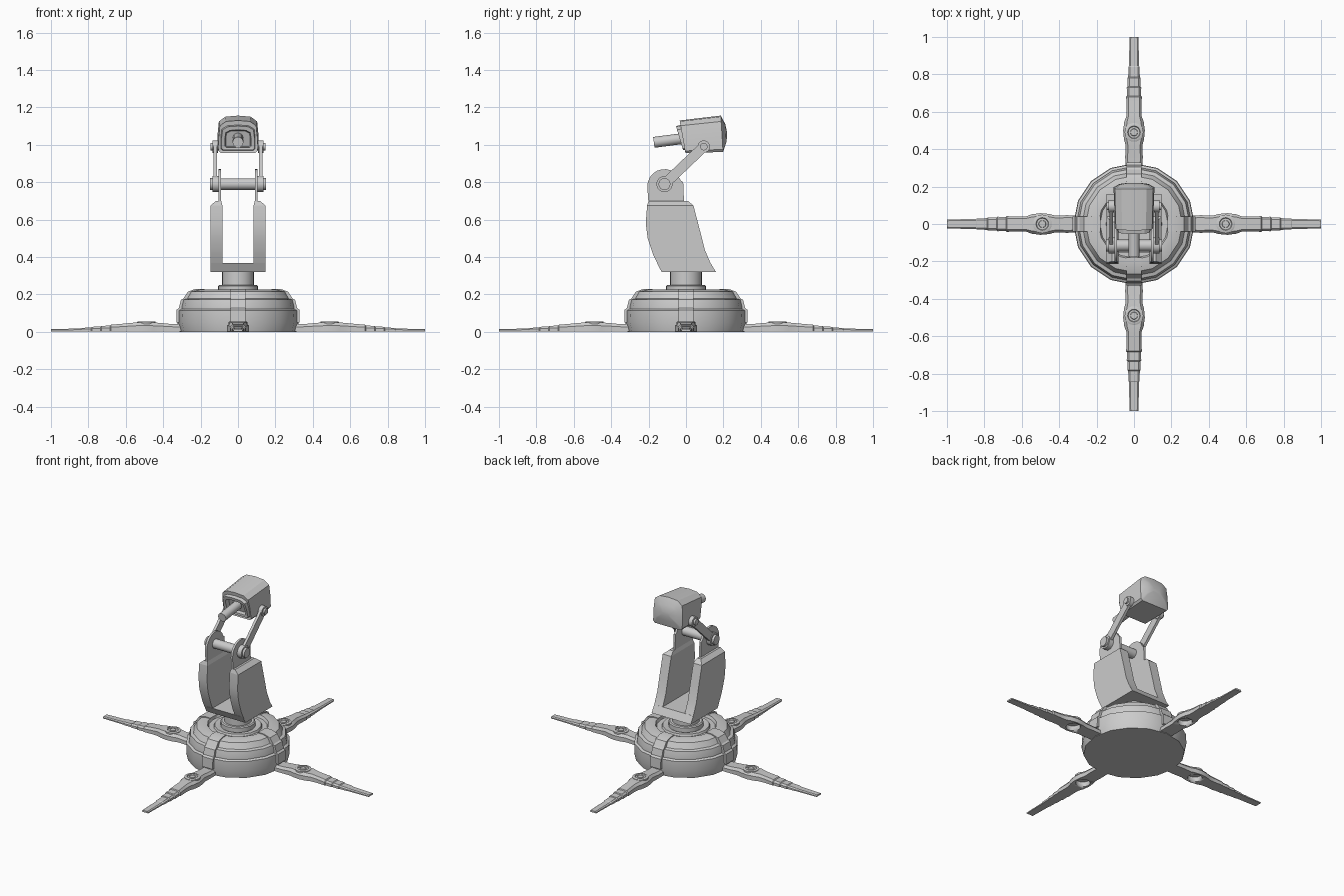
import bpy, bmesh, math
from mathutils import Matrix, Vector

if "Cube" in bpy.data.objects:
    bpy.data.objects.remove(bpy.data.objects["Cube"])


def finish(name, bm, angle=30):
    bmesh.ops.recalc_face_normals(bm, faces=bm.faces)
    me = bpy.data.meshes.new(name)
    bm.to_mesh(me)
    bm.free()
    ob = bpy.data.objects.new(name, me)
    bpy.context.collection.objects.link(ob)
    if angle:
        bpy.ops.object.select_all(action='DESELECT')
        ob.select_set(True)
        bpy.context.view_layer.objects.active = ob
        bpy.ops.object.shade_smooth_by_angle(angle=math.radians(angle))
    return ob


def loft(name, rings, angle=30):
    """Skin a list of closed rings and cap both ends."""
    bm = bmesh.new()
    vs = [[bm.verts.new(p) for p in r] for r in rings]
    n = len(vs[0])
    for a, b in zip(vs, vs[1:]):
        for i in range(n):
            j = (i + 1) % n
            bm.faces.new((a[i], a[j], b[j], b[i]))
    bm.faces.new(vs[0])
    bm.faces.new(vs[-1])
    return finish(name, bm, angle)


def lathe(name, profile, n, angle=30):
    return loft(name, [[(r * math.cos(2 * math.pi * i / n), r * math.sin(2 * math.pi * i / n), z)
                        for i in range(n)] for r, z in profile], angle)


def prism_x(name, yz, x0, x1):
    return loft(name, [[(x, y, z) for y, z in yz] for x in (x0, x1)], 25)


def rod(name, p, q, r, n=16):
    p, q = Vector(p), Vector(q)
    bm = bmesh.new()
    m = Matrix.Translation((p + q) / 2) @ (q - p).to_track_quat('Z', 'Y').to_matrix().to_4x4()
    bmesh.ops.create_cone(bm, cap_ends=True, segments=n, radius1=r, radius2=r,
                          depth=(q - p).length, matrix=m)
    return finish(name, bm)


def four(ob):
    """Repeat an object every quarter turn about the vertical axis."""
    for k in range(1, 4):
        c = ob.copy()
        c.rotation_euler.z = k * math.pi / 2
        bpy.context.collection.objects.link(c)


# Faceted base with stepped top recess
lathe("base", [(.312, 0), (.324, .05), (.322, .115), (.308, .123), (.308, .132), (.298, .172),
               (.278, .178), (.258, .215), (.22, .225), (.19, .225), (.182, .207), (.15, .207),
               (.145, .22), (.12, .22), (.1, .212)], 16)

# Ribs wrapping over the base at the four axes
rib = [(.18, .18), (.18, .23), (.225, .23), (.268, .215), (.292, .178), (.305, .172),
       (.316, .128), (.328, .118), (.33, .05), (.3, .05)]
four(loft("base_rib", [[(r, y, z) for r, z in rib] for y in (-.04, .04)], 25))

# Turntable and neck
lathe("turntable", [(.107, .2), (.107, .244), (.1, .25), (.085, .25), (.085, .325)], 24)

# Legs: tapered, with stepped ridges towards the tip: (x, half width, height)
leg_stations = [(.27, .045, .04), (.36, .047, .042), (.42, .045, .048), (.455, .054, .05),
                (.5, .058, .05), (.545, .052, .05), (.58, .04, .047), (.62, .039, .043),
                (.68, .042, .038), (.685, .037, .033), (.73, .039, .032), (.735, .034, .028),
                (.78, .035, .027), (.785, .031, .023), (.84, .03, .021), (.845, .027, .018),
                (1, .024, .014)]
leg = loft("leg", [[(x, -w, .003), (x, w, .003), (x, w, h * .65), (x, w * .72, h),
                    (x, -w * .72, h), (x, -w, h * .65)] for x, w, h in leg_stations], 20)
cutter = rod("bore_cutter", (.49, 0, -.02), (.49, 0, .036), .045, 20)
cutter.hide_render = True
mod = leg.modifiers.new("bore", 'BOOLEAN')
mod.operation, mod.object = 'DIFFERENCE', cutter
bpy.context.view_layer.objects.active = leg
bpy.ops.object.modifier_apply(modifier=mod.name)
bpy.data.objects.remove(cutter)
four(leg)

# Recessed cap on each leg
cap = lathe("leg_cap", [(.05, .042), (.05, .053), (.044, .056), (.034, .056), (.031, .05),
                        (.02, .05), (.018, .055), (.008, .055)], 20)
cap.data.transform(Matrix.Translation((.49, 0, 0)))
four(cap)

# Yoke floor
prism_x("yoke_floor", [(-.13, .32), (.16, .32), (.132, .367), (-.155, .367)], -.145, .145)

# Yoke sides, shoulders, lugs and links, both sides
side = [(-.13, .32), (.16, .32), (.132, .365), (.1, .44), (.075, .54), (.04, .675),
        (-.208, .675), (-.215, .58), (-.205, .5), (-.175, .41)]
py, pz = -.115, .79
lug = [(-.2, .68), (-.01, .68), (-.015, .8)]
lug += [(py + .092 * math.cos(math.radians(a)), pz - .012 + .092 * math.sin(math.radians(a)))
        for a in range(20, 181, 16)]
hy, hz = .095, .99
d = Vector((hy - py, hz - pz)).normalized()
nrm = Vector((-d.y, d.x)) * .027
link = [(py + nrm.x, pz + nrm.y), (py - nrm.x, pz - nrm.y),
        (hy - nrm.x, hz - nrm.y), (hy + nrm.x, hz + nrm.y)]
for s, tag in ((-1, "left"), (1, "right")):
    prism_x(tag + "_yoke_side", side, s * .083, s * .147)
    loft(tag + "_yoke_shoulder", [
        [(s * .083, -.208, .675), (s * .147, -.208, .675), (s * .147, .04, .675), (s * .083, .04, .675)],
        [(s * .09, -.2, .7), (s * .118, -.2, .7), (s * .118, .01, .7), (s * .09, .01, .7)]], 20)
    prism_x(tag + "_lug", lug, s * .09, s * .104)
    prism_x(tag + "_link", link, s * .112, s * .13)
    rod(tag + "_link_lower_eye", (s * .104, py, pz), (s * .135, py, pz), .043, 20)
    rod(tag + "_lower_bolt", (s * .135, py, pz), (s * .15, py, pz), .032, 16)
    rod(tag + "_link_upper_eye", (s * .108, hy, hz), (s * .135, hy, hz), .033, 20)
    rod(tag + "_upper_bolt", (s * .08, hy, hz), (s * .147, hy, hz), .02, 16)
rod("elbow_shaft", (-.11, py, pz), (.11, py, pz), .031, 20)

# Head: rounded sections from the recessed front bezel to the bulged back
half = [(.9, 0), (1, .07), (1, .5), (.94, .84), (.62, .97)]
section = half + [(0, 1)] + [(-x, t) for x, t in reversed(half)]
head = [(.012, .99, -.015, 1.075, .065), (-.014, .985, -.048, 1.08, .07),
        (-.016, .972, -.053, 1.1, .088), (.002, .97, -.03, 1.106, .092),
        (-.003, .955, -.034, 1.13, .103), (.198, .962, .186, 1.156, .109),
        (.215, 1.01, .21, 1.11, .075), (.22, 1.045, .219, 1.07, .03)]
loft("head", [[(x * w, yb + (yt - yb) * t, zb + (zt - zb) * t) for x, t in section]
              for yb, zb, yt, zt, w in head], 25)

# Stubby barrel on the head
rod("barrel", (0, -.172, 1.013), (0, .02, 1.038), .029, 16)
